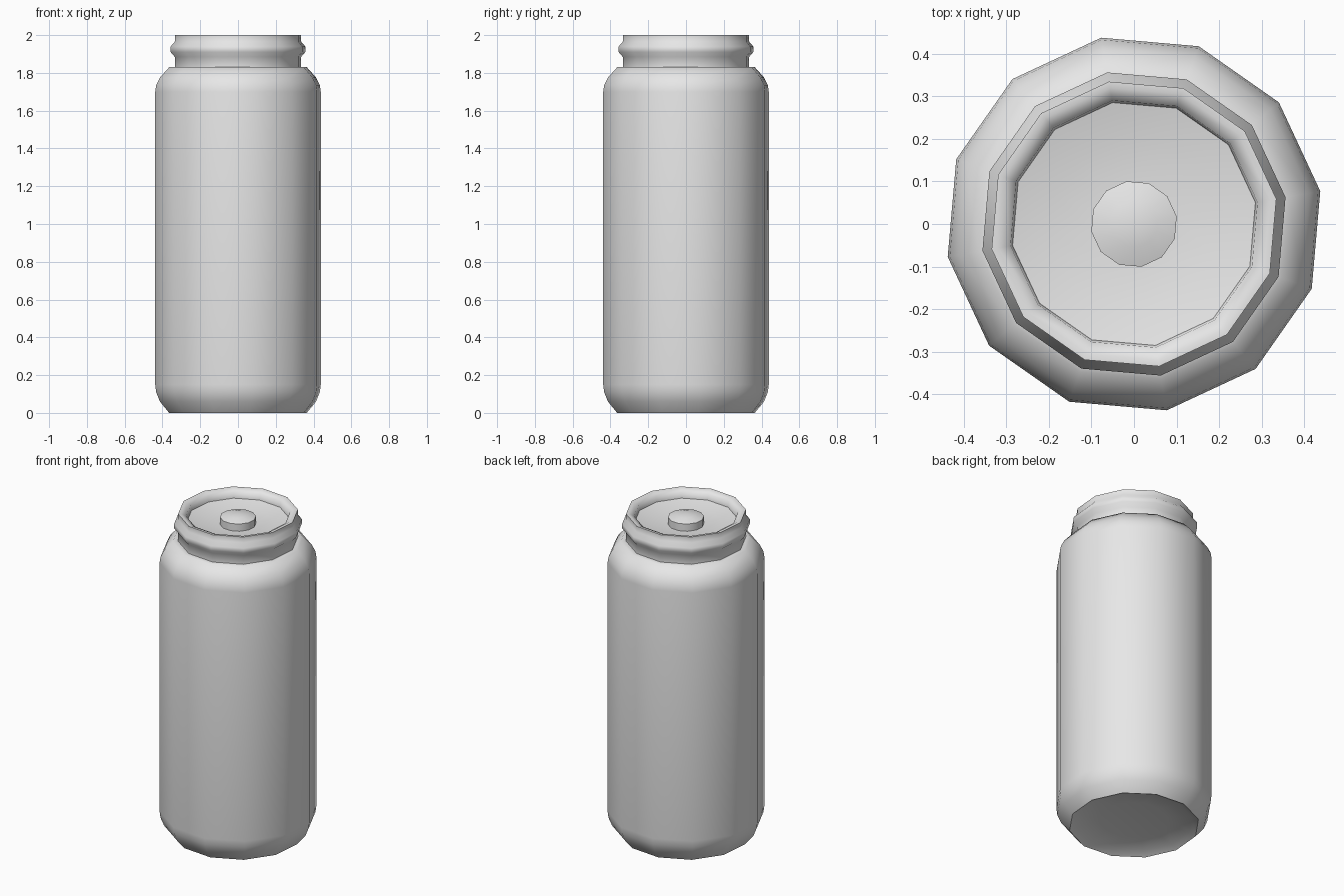
import bpy
import bmesh
from math import cos, sin, tau, radians

SIDES = 12
TURN = radians(10)

cube = bpy.data.objects.get("Cube")
if cube:
    bpy.data.objects.remove(cube, do_unlink=True)

grey = bpy.data.materials.new("plain_grey")
grey.use_nodes = True
colour = (0.8, 0.8, 0.8, 1)
grey.diffuse_color = colour
grey.node_tree.nodes["Principled BSDF"].inputs["Base Color"].default_value = colour


def lathe(name, profile, smooth_angle):
    """Spin a (radius, height) profile; radius 0 closes it to a point."""
    bm = bmesh.new()
    rings = []
    for r, z in profile:
        if r == 0:
            rings.append([bm.verts.new((0, 0, z))] * SIDES)
        else:
            angles = [TURN + tau * i / SIDES for i in range(SIDES)]
            rings.append([bm.verts.new((r * cos(a), r * sin(a), z)) for a in angles])
    for low, high in zip(rings, rings[1:]):
        for i in range(SIDES):
            j = (i + 1) % SIDES
            corners = [low[i], low[j], high[j], high[i]]
            bm.faces.new(list(dict.fromkeys(corners)))
    bmesh.ops.recalc_face_normals(bm, faces=bm.faces)
    mesh = bpy.data.meshes.new(name)
    bm.to_mesh(mesh)
    bm.free()
    mesh.materials.append(grey)
    obj = bpy.data.objects.new(name, mesh)
    bpy.context.collection.objects.link(obj)
    bpy.ops.object.select_all(action='DESELECT')
    obj.select_set(True)
    bpy.context.view_layer.objects.active = obj
    bpy.ops.object.shade_smooth_by_angle(angle=radians(smooth_angle))
    return obj


# Jar body: hollowed base, rounded foot, straight wall, rounded shoulder
# Neck with its bead, rounded lip, dished lid and raised centre button
lathe("jar", [
    (0, 0.04), (0.2, 0.035), (0.33, 0.02), (0.37, 0),
    (0.42, 0.06), (0.44, 0.11), (0.445, 0.15),
    (0.445, 1.7), (0.44, 1.735), (0.42, 1.775), (0.37, 1.83),
    (0.34, 1.83), (0.34, 1.885), (0.362, 1.91), (0.362, 1.94),
    (0.34, 1.965), (0.34, 2), (0.325, 2), (0.295, 1.985),
    (0.29, 1.95), (0.2, 1.93), (0.102, 1.925),
    (0.102, 1.97), (0.055, 1.985), (0, 1.99),
], 55)
